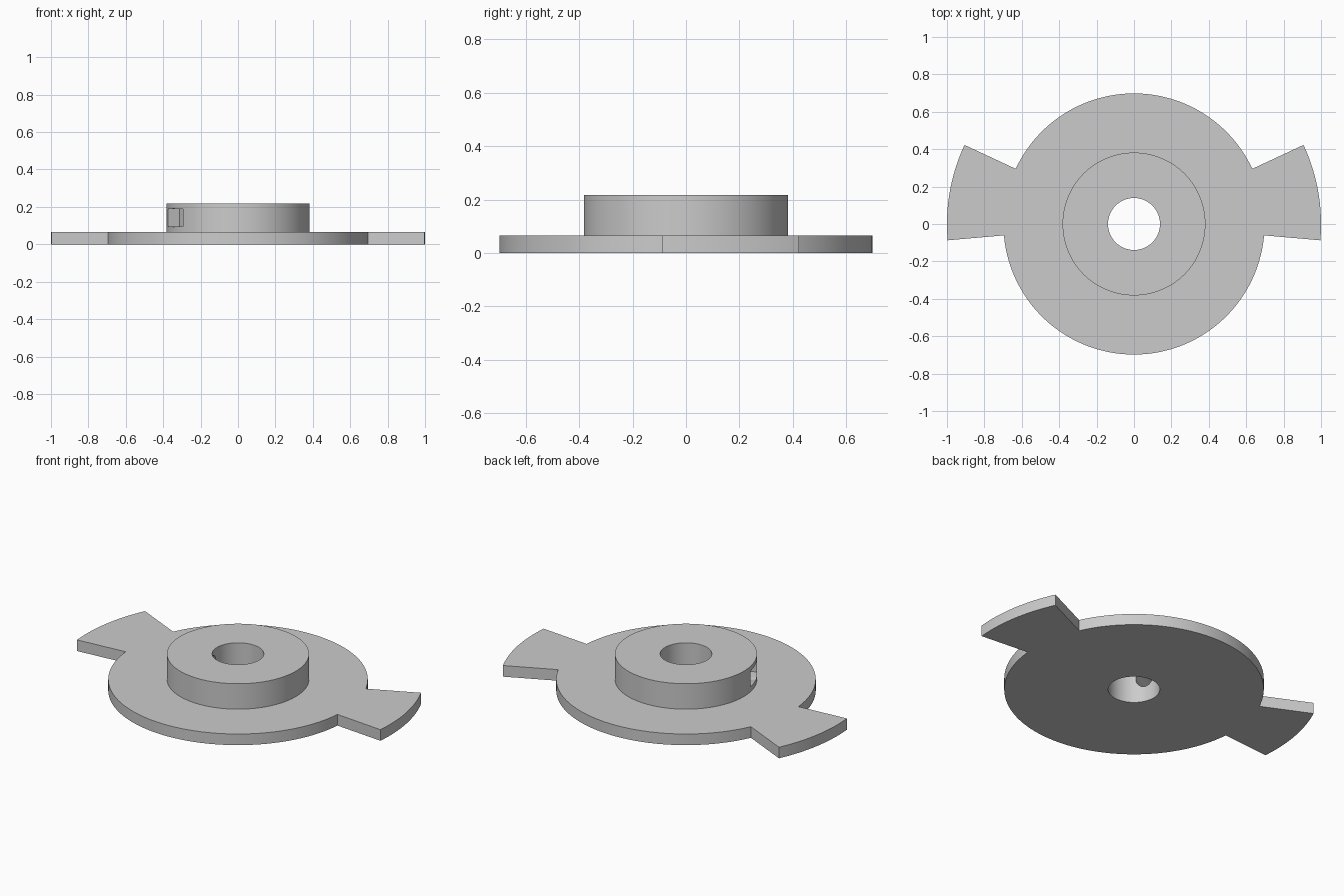
import bpy, bmesh
from math import radians, cos, sin
from mathutils import Matrix, Vector

cube = bpy.data.objects.get("Cube")
if cube:
    bpy.data.objects.remove(cube)

BASE_H, TOP = 0.066, 0.217
DISC_R, WING_R, HUB_R, BORE_R = 0.698, 1.0, 0.382, 0.139
WING = (-5, 25)                   # angular span of each wing, degrees
SCREW_DIR, SCREW_Z = 205, 0.142   # radial screw hole in the hub

grey = bpy.data.materials.new("plain grey")
grey.use_nodes = True
grey.diffuse_color = (0.6, 0.6, 0.6, 1)
grey.node_tree.nodes["Principled BSDF"].inputs["Base Color"].default_value = grey.diffuse_color


def make(name, bm):
    mesh = bpy.data.meshes.new(name)
    bmesh.ops.recalc_face_normals(bm, faces=bm.faces)
    bm.to_mesh(mesh)
    bm.free()
    mesh.materials.append(grey)
    obj = bpy.data.objects.new(name, mesh)
    bpy.context.collection.objects.link(obj)
    return obj


def prism(name, outline, z0, z1):
    bm = bmesh.new()
    face = bm.faces.new([bm.verts.new((x, y, z0)) for x, y in outline])
    top = bmesh.ops.extrude_face_region(bm, geom=[face])["geom"]
    verts = [v for v in top if isinstance(v, bmesh.types.BMVert)]
    bmesh.ops.translate(bm, verts=verts, vec=(0, 0, z1 - z0))
    return make(name, bm)


def arc(r, a0, a1, steps):
    angles = [radians(a0 + (a1 - a0) * i / steps) for i in range(steps + 1)]
    return [(r * cos(a), r * sin(a)) for a in angles]


def circle(r, steps=128):
    return arc(r, 0, 360, steps)[:-1]


def cut(obj, cutter):
    cutter.hide_render = True
    mod = obj.modifiers.new("cut", "BOOLEAN")
    mod.operation, mod.solver, mod.object = "DIFFERENCE", "EXACT", cutter
    bpy.ops.object.select_all(action="DESELECT")
    obj.select_set(True)
    bpy.context.view_layer.objects.active = obj
    bpy.ops.object.modifier_apply(modifier=mod.name)
    bpy.data.objects.remove(cutter)


# Base plate: disc outline stepping out into two mirrored wings
lo, hi = WING
outline = (arc(WING_R, lo, hi, 16) + arc(DISC_R, hi, 180 - hi, 64)
           + arc(WING_R, 180 - hi, 180 - lo, 16) + arc(DISC_R, 180 - lo, 360 + lo, 96))
base = prism("winged_base_plate", outline, 0, BASE_H)
cut(base, prism("bore_cutter", circle(BORE_R), -0.1, 0.3))

# Raised hub with a through bore
hub = prism("hub", circle(HUB_R), BASE_H, TOP)
cut(hub, prism("bore_cutter", circle(BORE_R), -0.1, 0.3))

# Rectangular nut pocket and round screw hole on one side of the hub
aim = Matrix.Rotation(radians(SCREW_DIR), 4, "Z")
bm = bmesh.new()
bmesh.ops.create_cube(bm, size=1, matrix=aim @ Matrix.Translation((0.4, 0, SCREW_Z))
                      @ Matrix.Diagonal((0.2, 0.19, 0.094, 1)))
cut(hub, make("pocket_cutter", bm))
bm = bmesh.new()
bmesh.ops.create_cone(bm, cap_ends=True, segments=32, radius1=0.05, radius2=0.05, depth=0.45,
                      matrix=aim @ Matrix.Translation((0.275, 0, SCREW_Z))
                      @ Matrix.Rotation(radians(90), 4, "Y"))
cut(hub, make("screw_cutter", bm))

# Smooth round walls, sharp rims
for obj in (base, hub):
    bpy.ops.object.select_all(action="DESELECT")
    obj.select_set(True)
    bpy.context.view_layer.objects.active = obj
    bpy.ops.object.shade_smooth_by_angle(angle=radians(30))
